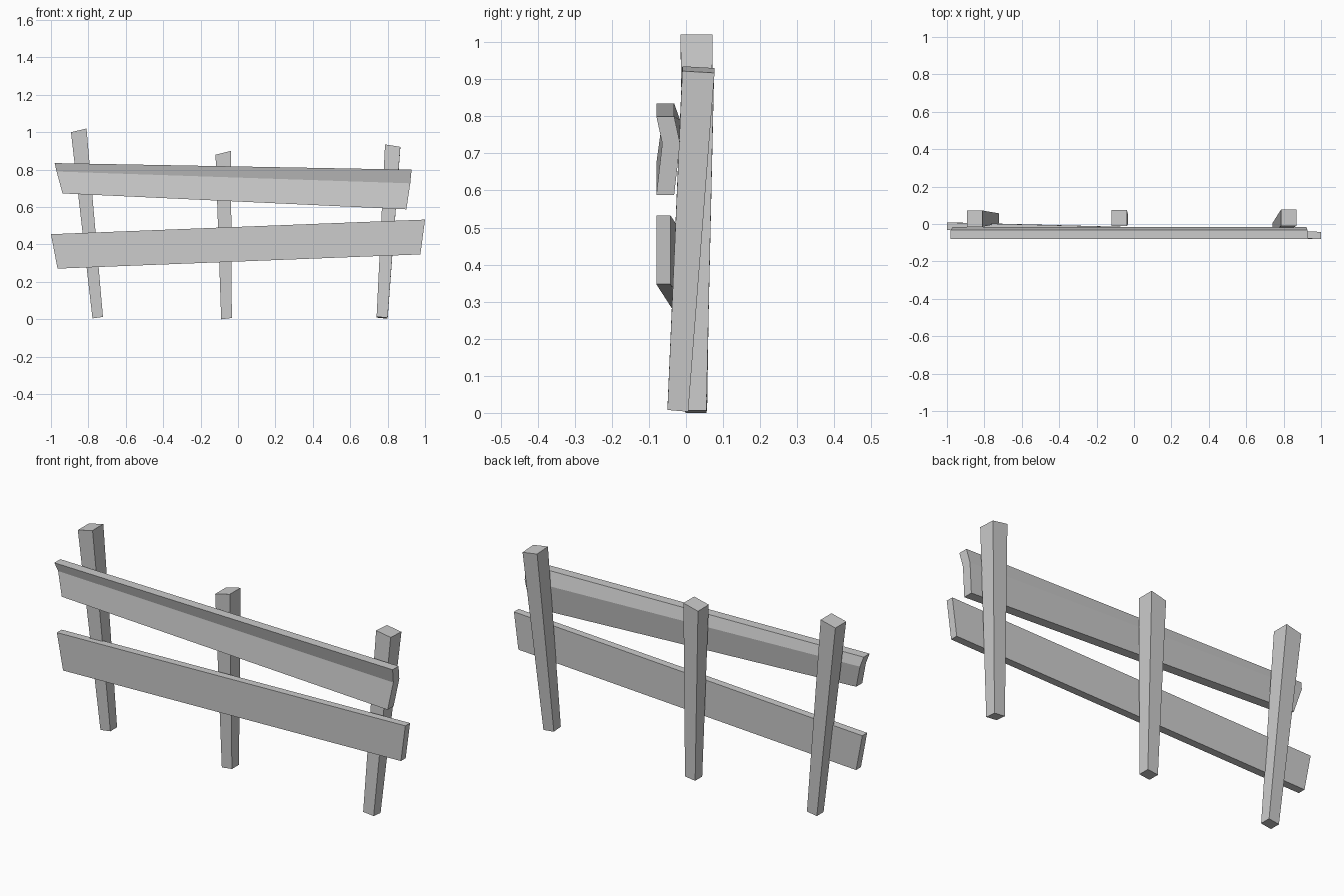
import bpy, bmesh

if "Cube" in bpy.data.objects:
    bpy.data.objects.remove(bpy.data.objects["Cube"])


def loft(name, ring_a, ring_b):
    """Solid between two matching end outlines."""
    bm = bmesh.new()
    a = [bm.verts.new(p) for p in ring_a]
    b = [bm.verts.new(p) for p in ring_b]
    n = len(a)
    bm.faces.new(a)
    bm.faces.new(b)
    for i in range(n):
        j = (i + 1) % n
        bm.faces.new((a[i], a[j], b[j], b[i]))
    bmesh.ops.recalc_face_normals(bm, faces=bm.faces)
    mesh = bpy.data.meshes.new(name)
    bm.to_mesh(mesh)
    bm.free()
    obj = bpy.data.objects.new(name, mesh)
    bpy.context.collection.objects.link(obj)
    return obj


def post_end(x0, x1, y0, y1, z0, z1, tilt=0.0):
    """Slanted rectangular post end: z0 at the left, z1 at the right, tilt lowers the back."""
    return [(x0, y0, z0), (x1, y0, z1), (x1, y1, z1 - tilt), (x0, y1, z0 - tilt)]


def rail_end(points, front, back):
    """Rail end outline from (x, z, bow) points running top to bottom."""
    return ([(x, front + bow, z) for x, z, bow in points]
            + [(x, back + bow, z) for x, z, bow in reversed(points)])


# Tapered, leaning posts
loft("left_post",
     post_end(-0.778, -0.722, 0.003, 0.057, 0.005, 0.013),
     post_end(-0.893, -0.81, -0.015, 0.072, 1.0, 1.02))
loft("middle_post",
     post_end(-0.09, -0.033, -0.002, 0.055, 0.0, 0.007),
     post_end(-0.12, -0.038, -0.012, 0.075, 0.88, 0.90))
loft("right_post",
     post_end(0.741, 0.80, -0.05, 0.006, 0.014, 0.008, 0.005),
     post_end(0.786, 0.868, -0.01, 0.077, 0.935, 0.922, 0.005))

# Upper rail, bowed backwards along a crease
loft("upper_rail",
     rail_end([(-0.98, 0.835, 0), (-0.97, 0.79, 0.016), (-0.938, 0.673, 0)], -0.08, -0.032),
     rail_end([(0.928, 0.80, 0), (0.921, 0.727, 0.016), (0.90, 0.588, 0)], -0.08, -0.032))

# Lower rail, its left end set further back
loft("lower_rail",
     rail_end([(-1.0, 0.455, 0), (-0.965, 0.271, 0)], -0.031, 0.008),
     rail_end([(1.0, 0.533, 0), (0.975, 0.347, 0)], -0.08, -0.042))
